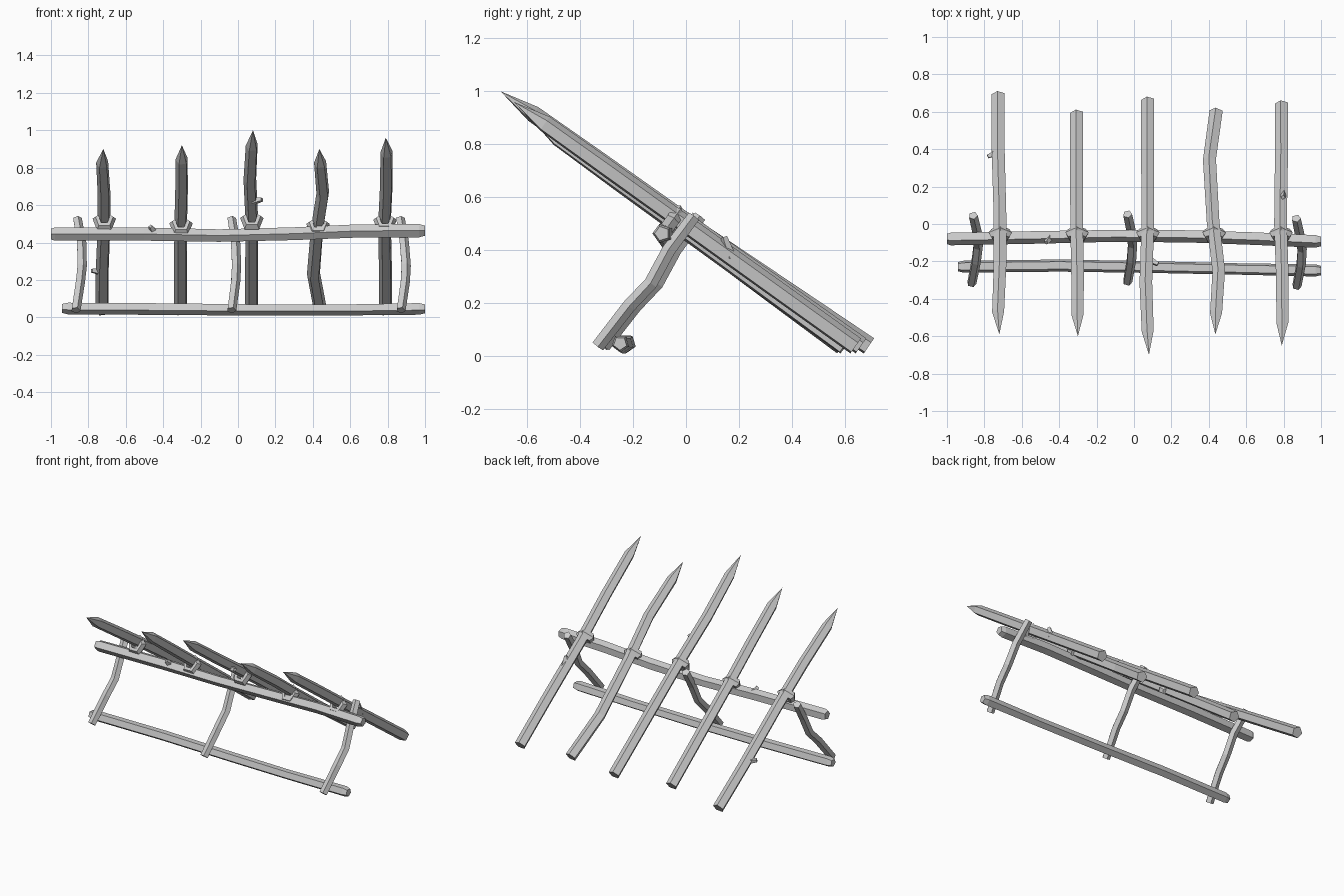
import bpy, bmesh, math
from mathutils import Vector

if "Cube" in bpy.data.objects:
    bpy.data.objects.remove(bpy.data.objects["Cube"])

UP = Vector((0, 0, 1))


def make_object(name, bm):
    bmesh.ops.recalc_face_normals(bm, faces=bm.faces)
    mesh = bpy.data.meshes.new(name)
    bm.to_mesh(mesh)
    bm.free()
    obj = bpy.data.objects.new(name, mesh)
    bpy.context.collection.objects.link(obj)
    return obj


def pole(name, points, radii, sides=5, turn=0.0, ref=UP):
    """Faceted pole through points; a radius of 0 closes to a point."""
    pts = [Vector(p) for p in points]
    bm = bmesh.new()
    rings = []
    for i, (p, r) in enumerate(zip(pts, radii)):
        tangent = (pts[min(i + 1, len(pts) - 1)] - pts[max(i - 1, 0)]).normalized()
        u = (ref - tangent * ref.dot(tangent)).normalized()
        v = tangent.cross(u)
        if r == 0:
            rings.append([bm.verts.new(p)])
            continue
        angles = [turn + math.tau * k / sides for k in range(sides)]
        rings.append([bm.verts.new(p + r * (math.cos(a) * u + math.sin(a) * v)) for a in angles])
    for a, b in zip(rings, rings[1:]):
        for k in range(sides):
            n = (k + 1) % sides
            if len(b) == 1:
                bm.faces.new((a[k], a[n], b[0]))
            else:
                bm.faces.new((a[k], a[n], b[n], b[k]))
    for ring in (rings[0], rings[-1]):
        if len(ring) > 1:
            bm.faces.new(ring)
    return make_object(name, bm)


def lashing(name, centre, axis, radius=0.05, band=0.026, sides=5):
    """Angular rope ring around the crossing of a stake and the rail."""
    axis = axis.normalized()
    side = Vector((1, 0, 0))
    up = side.cross(axis).normalized()
    if up.z < 0:
        up = -up
    profile = [(0.016, 0.0), (0.0, -band), (-0.022, -band), (-0.022, band), (0.0, band)]
    bm = bmesh.new()
    rings = []
    for k in range(sides):
        a = math.pi / 2 + math.tau * k / sides
        d = math.cos(a) * side + math.sin(a) * up
        rings.append([bm.verts.new(centre + d * (radius + dr) + axis * h) for dr, h in profile])
    m = len(profile)
    for k in range(sides):
        a, b = rings[k], rings[(k + 1) % sides]
        for j in range(m):
            n = (j + 1) % m
            bm.faces.new((a[j], a[n], b[n], b[j]))
    make_object(name, bm)


# Sharpened stakes: back y, tip y, tip z, and x at six places from back to tip
stakes = [
    (0.69, -0.59, 0.90, (-0.725, -0.725, -0.715, -0.715, -0.725, -0.72)),
    (0.59, -0.60, 0.92, (-0.305, -0.305, -0.305, -0.30, -0.30, -0.30)),
    (0.66, -0.70, 1.00, (0.075, 0.075, 0.075, 0.065, 0.075, 0.08)),
    (0.60, -0.59, 0.90, (0.44, 0.405, 0.425, 0.455, 0.44, 0.435)),
    (0.64, -0.65, 0.96, (0.79, 0.79, 0.785, 0.795, 0.795, 0.79)),
]
for i, (y0, y1, z1, xs) in enumerate(stakes, 1):
    start, tip = Vector((0, y0, 0.037)), Vector((0, y1, z1))
    path = []
    for x, t in zip(xs, (0, 0.22, 0.5, 0.72, 0.91, 1)):
        p = start.lerp(tip, t)
        p.x = x
        path.append(p)
    pole(f"stake_{i}", path, (0.037, 0.037, 0.036, 0.036, 0.034, 0), turn=0.15)
    # Rope lashing where the stake meets the rail
    t = (y0 + 0.045) / (y0 - y1)
    c = start.lerp(tip, t) + Vector((0, -0.012, -0.022))
    c.x = xs[2] * 0.9 + xs[3] * 0.1
    lashing(f"lashing_{i}", c, tip - start)

# Upper rail and lower rail
pole("upper_rail",
     [(-1, -0.077, 0.445), (-0.98, -0.077, 0.445), (-0.5, -0.068, 0.445), (-0.1, -0.06, 0.437),
      (0.3, -0.063, 0.447), (0.65, -0.075, 0.462), (0.97, -0.09, 0.463), (1, -0.091, 0.463)],
     (0.03, 0.037, 0.037, 0.035, 0.036, 0.037, 0.037, 0.028), turn=0.3)
pole("lower_rail",
     [(-0.94, -0.228, 0.05), (-0.91, -0.228, 0.05), (-0.4, -0.222, 0.047), (0.1, -0.23, 0.042),
      (0.55, -0.24, 0.042), (0.97, -0.248, 0.048), (1, -0.249, 0.048)],
     (0.026, 0.034, 0.034, 0.033, 0.032, 0.034, 0.026), turn=0.6)

# Crooked support legs: same bend in side view, x given from foot to top
leg_profile = [(-0.318, 0.038), (-0.2, 0.19), (-0.118, 0.275), (-0.05, 0.4), (0.045, 0.527)]
legs = [
    (0.0, (-0.868, -0.845, -0.835, -0.838, -0.86)),
    (0.008, (-0.035, -0.015, -0.01, -0.015, -0.035)),
    (-0.015, (0.87, 0.892, 0.897, 0.887, 0.867)),
]
for i, (dy, xs) in enumerate(legs, 1):
    pole(f"support_leg_{i}", [(x, y + dy, z) for x, (y, z) in zip(xs, leg_profile)],
         (0.026, 0.027, 0.027, 0.027, 0.025), turn=0.3, ref=Vector((0, -1, 0)))

# Broken-off twig stubs
stubs = [
    ((-0.73, 0.385, 0.242), (-0.782, 0.36, 0.25)),
    ((0.08, -0.19, 0.62), (0.128, -0.215, 0.63)),
    ((0.797, 0.17, 0.37), (0.797, 0.143, 0.45)),
    ((-0.45, -0.07, 0.455), (-0.468, -0.1, 0.487)),
]
for i, (a, b) in enumerate(stubs, 1):
    pole(f"twig_stub_{i}", (a, b), (0.022, 0.013), sides=4, ref=Vector((0.3, 1, 0.5)))
